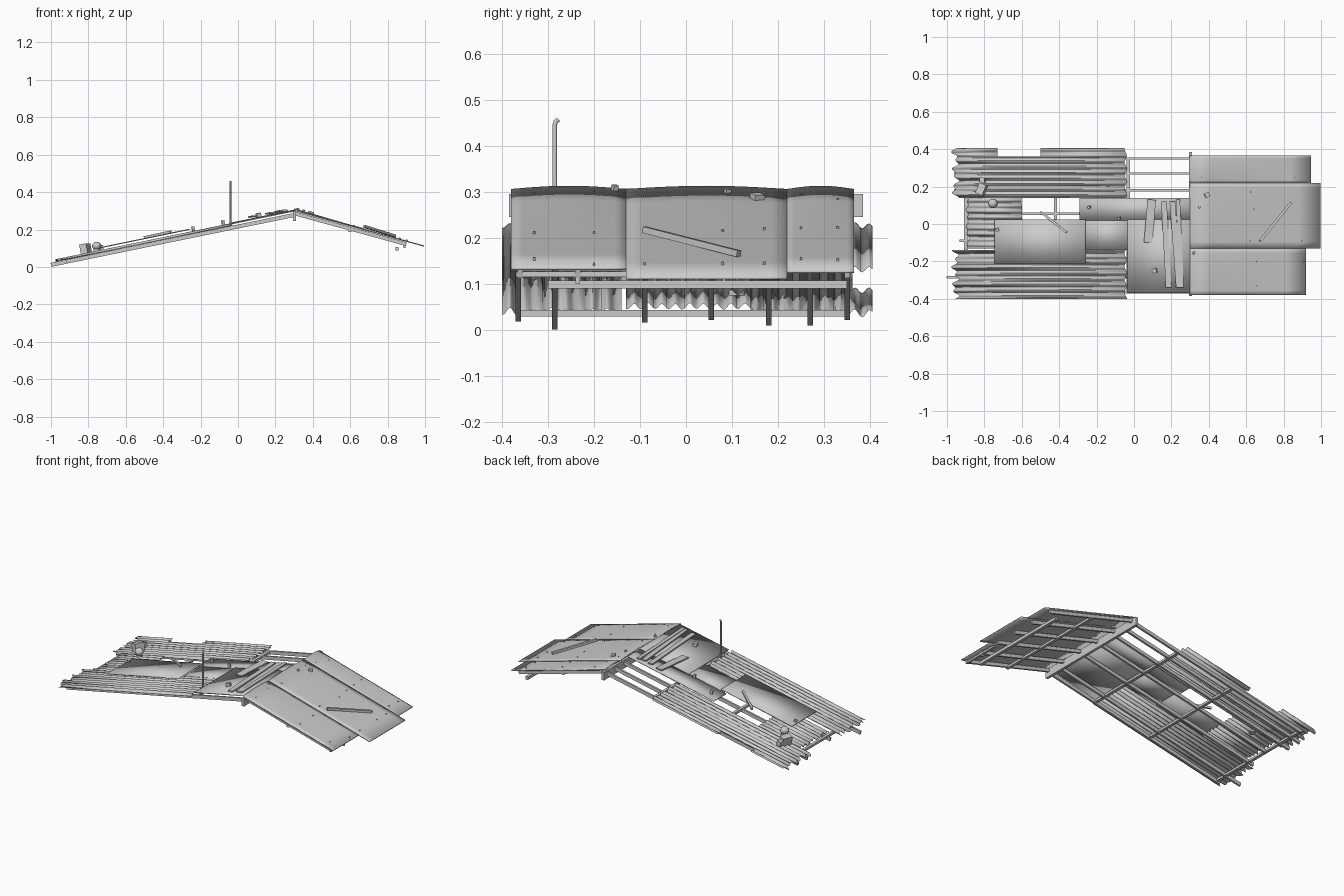
import bpy, bmesh, math, random
from mathutils import Vector

random.seed(4)
if "Cube" in bpy.data.objects:
    bpy.data.objects.remove(bpy.data.objects["Cube"])


def left_z(x):
    return 0.234 + 0.205 * x


def right_z(x):
    return 0.3 - 0.275 * (x - 0.31)


def finish(name, bm, smooth=False):
    bmesh.ops.recalc_face_normals(bm, faces=bm.faces)
    mesh = bpy.data.meshes.new(name)
    bm.to_mesh(mesh)
    bm.free()
    ob = bpy.data.objects.new(name, mesh)
    bpy.context.collection.objects.link(ob)
    if smooth:
        bpy.ops.object.select_all(action="DESELECT")
        ob.select_set(True)
        bpy.context.view_layer.objects.active = ob
        bpy.ops.object.shade_smooth_by_angle(angle=math.radians(40))
    return ob


def bar(name, p0, p1, width, height):
    """Square timber running between two points."""
    p0, p1 = Vector(p0), Vector(p1)
    bm = bmesh.new()
    bmesh.ops.create_cube(bm, size=1)
    ob = finish(name, bm)
    ob.scale = ((p1 - p0).length, width, height)
    ob.location = (p0 + p1) / 2
    ob.rotation_euler = (p1 - p0).to_track_quat("X", "Z").to_euler()
    return ob


def block(name, center, size, rot=(0, 0, 0)):
    bm = bmesh.new()
    bmesh.ops.create_cube(bm, size=1)
    ob = finish(name, bm)
    ob.location, ob.scale, ob.rotation_euler = center, size, rot
    return ob


def sheet(name, xs, ys, height, thick, jag=0, skip=None):
    """Grid over xs and ys, lifted by height(x, y), with optional torn ends."""
    bm = bmesh.new()
    rows = []
    for y in ys:
        row = []
        for i, x in enumerate(xs):
            if i == 0:
                x += jag * (math.sin(y * 61) + math.sin(y * 143)) / 2
            elif i == len(xs) - 1:
                x += jag * 0.3 * math.sin(y * 90)
            row.append(bm.verts.new((x, y, height(x, y))))
        rows.append(row)
    for j in range(len(ys) - 1):
        for i in range(len(xs) - 1):
            mx, my = (xs[i] + xs[i + 1]) / 2, (ys[j] + ys[j + 1]) / 2
            if not (skip and skip(mx, my)):
                bm.faces.new((rows[j][i], rows[j][i + 1], rows[j + 1][i + 1], rows[j + 1][i]))
    bmesh.ops.delete(bm, geom=[v for v in bm.verts if not v.link_faces], context="VERTS")
    ob = finish(name, bm, True)
    mod = ob.modifiers.new("thickness", "SOLIDIFY")
    mod.thickness, mod.offset = thick, 0
    return ob


def span(a, b, n):
    return [a + (b - a) * i / n for i in range(n + 1)]


def corrugated(name, xs, y0, y1, jag, skip=None):
    wave = lambda x, y: left_z(x) + 0.006 * math.sin(y * math.tau / 0.03)
    return sheet(name, xs, span(y0, y1, round((y1 - y0) / 0.0037)), wave, 0.002, jag, skip)


def flat_left(name, x0, x1, y0, y1, lift):
    return sheet(name, [x0, x1], [y0, y1], lambda x, y: left_z(x) + lift, 0.006)


def roof_panel(name, x1, y0, y1):
    """Panel on the short slope, bowed upward along the ridge."""
    def height(x, y):
        t = (y - y0) / (y1 - y0)
        return right_z(x) + 0.007 * math.sin(math.pi * t) * max(0, 1 - (x - 0.3) / 0.5)
    return sheet(name, span(0.3, x1, 6), span(y0, y1, 10), height, 0.006)


# Corrugated sheets of the long slope
corrugated("corrugated_front", [-0.955, -0.5, -0.045], -0.4, -0.14, 0.022)
corrugated("corrugated_back", [-0.955, -0.73, -0.5, -0.045], 0.14, 0.405, 0.022,
           lambda x, y: y > 0.36 and -0.73 < x < -0.5)
corrugated("corrugated_middle", [-0.89, -0.6], -0.13, 0.14, 0.008)

# Flat panels of the long slope
flat_left("long_panel_back", -0.29, 0.3, 0.02, 0.14, 0.004)
flat_left("long_panel_front", -0.035, 0.3, -0.37, 0.025, 0.008)
flat_left("long_panel_middle", -0.27, -0.03, -0.14, 0.025, 0.003)
flat_left("patch_panel", -0.745, -0.26, -0.215, 0.025, 0.02)

# Panels of the short slope
roof_panel("short_panel_front", 0.92, -0.38, -0.13)
roof_panel("short_panel_middle", 0.995, -0.13, 0.22)
roof_panel("short_panel_back", 0.945, 0.22, 0.365)

# Ridge beam
bar("ridge_beam", (0.302, -0.385, 0.27), (0.302, 0.385, 0.27), 0.016, 0.05)

# Rafters and purlins of the long slope
for y, x in ((-0.365, -0.92), (-0.285, -1.0), (-0.09, -0.93), (0.055, -0.9),
             (0.18, -0.96), (0.27, -0.96), (0.35, -0.9)):
    bar("long_rafter", (x, y, left_z(x) - 0.018), (0.3, y, left_z(0.3) - 0.018), 0.012, 0.021)
for x in (-0.9, -0.42, -0.03):
    z = left_z(x) - 0.014
    bar("long_purlin", (x, -0.37, z), (x, 0.355, z), 0.018, 0.014)

# Rafters and purlins of the short slope
for y in (-0.36, -0.235, -0.09, 0.055, 0.2, 0.35):
    bar("short_rafter", (0.3, y, right_z(0.3) - 0.016), (0.9, y, right_z(0.9) - 0.016), 0.012, 0.02)
bar("short_purlin_upper", (0.6, -0.37, 0.195), (0.6, 0.355, 0.195), 0.016, 0.014)
bar("short_purlin_lower", (0.85, -0.3, 0.098), (0.85, 0.35, 0.098), 0.018, 0.018)
bar("short_purlin_end", (0.89, -0.37, 0.12), (0.89, -0.13, 0.12), 0.014, 0.012)
block("purlin_bracket", (0.89, -0.235, 0.113), (0.012, 0.01, 0.025))

# Loose planks
for x0, y0, x1, y1, w in ((0.075, -0.1, 0.095, 0.13, 0.045), (0.185, -0.34, 0.16, 0.12, 0.03),
                          (0.24, -0.34, 0.205, 0.12, 0.03), (0.255, -0.34, 0.235, 0.13, 0.022)):
    plank = bar("loose_plank", (x0, y0, left_z(x0) + 0.017), (x1, y1, left_z(x1) + 0.017), w, 0.008)
bar("fallen_batten_long_slope", (-0.5, 0.065, 0.158), (-0.36, -0.045, 0.188), 0.012, 0.012)
bar("fallen_batten_short_slope", (0.675, -0.09, 0.217), (0.84, 0.115, 0.165), 0.014, 0.014)

# Small debris
tilt = -math.atan(0.205)
for x, y, s in ((0.11, -0.25, 0.024), (-0.24, 0.09, 0.014), (-0.08, 0.03, 0.014), (-0.73, -0.03, 0.016)):
    block("long_slope_debris", (x, y, left_z(x) + 0.02), (s, s, 0.022), (0, tilt, 0.3))
for x, y, s in ((0.39, 0.155, 0.024), (0.35, 0.09, 0.012), (0.32, -0.155, 0.012)):
    block("short_slope_debris", (x, y, right_z(x) + 0.009), (s, s, 0.016), (0, 0.27, 0.5))

# Nail heads on the panels
for x in (0.37, 0.64, 0.88):
    for y in (-0.33, -0.2, -0.09, 0.08, 0.17, 0.25, 0.33):
        nx = x + random.uniform(-0.03, 0.03)
        block("nail_head", (nx, y, right_z(nx) + 0.006), (0.005, 0.005, 0.006), (0, 0.27, 0))

# Vent box and round vent near the low end
block("vent_box", (-0.815, 0.185, 0.097), (0.04, 0.06, 0.052), (0, tilt, -0.4))
block("vent_box_outlet", (-0.81, 0.235, 0.095), (0.028, 0.025, 0.03), (0, tilt, -0.1))
bpy.ops.mesh.primitive_cylinder_add(vertices=20, radius=0.018, depth=0.04, location=(-0.755, 0.11, 0.094))
bpy.context.object.name = "round_vent_neck"
bpy.ops.object.shade_smooth_by_angle()
bpy.ops.mesh.primitive_uv_sphere_add(segments=20, ring_count=10, radius=0.025, location=(-0.755, 0.11, 0.112))
bpy.context.object.name = "round_vent_cap"
bpy.context.object.scale.z = 0.9
bpy.ops.object.shade_smooth_by_angle()

# Stove pipe with a bent tip
curve = bpy.data.curves.new("pipe", "CURVE")
curve.dimensions = "3D"
curve.bevel_depth, curve.bevel_resolution, curve.use_fill_caps = 0.005, 2, True
path = [(-0.04, -0.285, z) for z in (0.2, 0.445)] + [(-0.04, -0.283, 0.452), (-0.04, -0.277, 0.457)]
spline = curve.splines.new("POLY")
spline.points.add(len(path) - 1)
for point, co in zip(spline.points, path):
    point.co = (*co, 1)
bpy.context.collection.objects.link(bpy.data.objects.new("pipe", curve))
